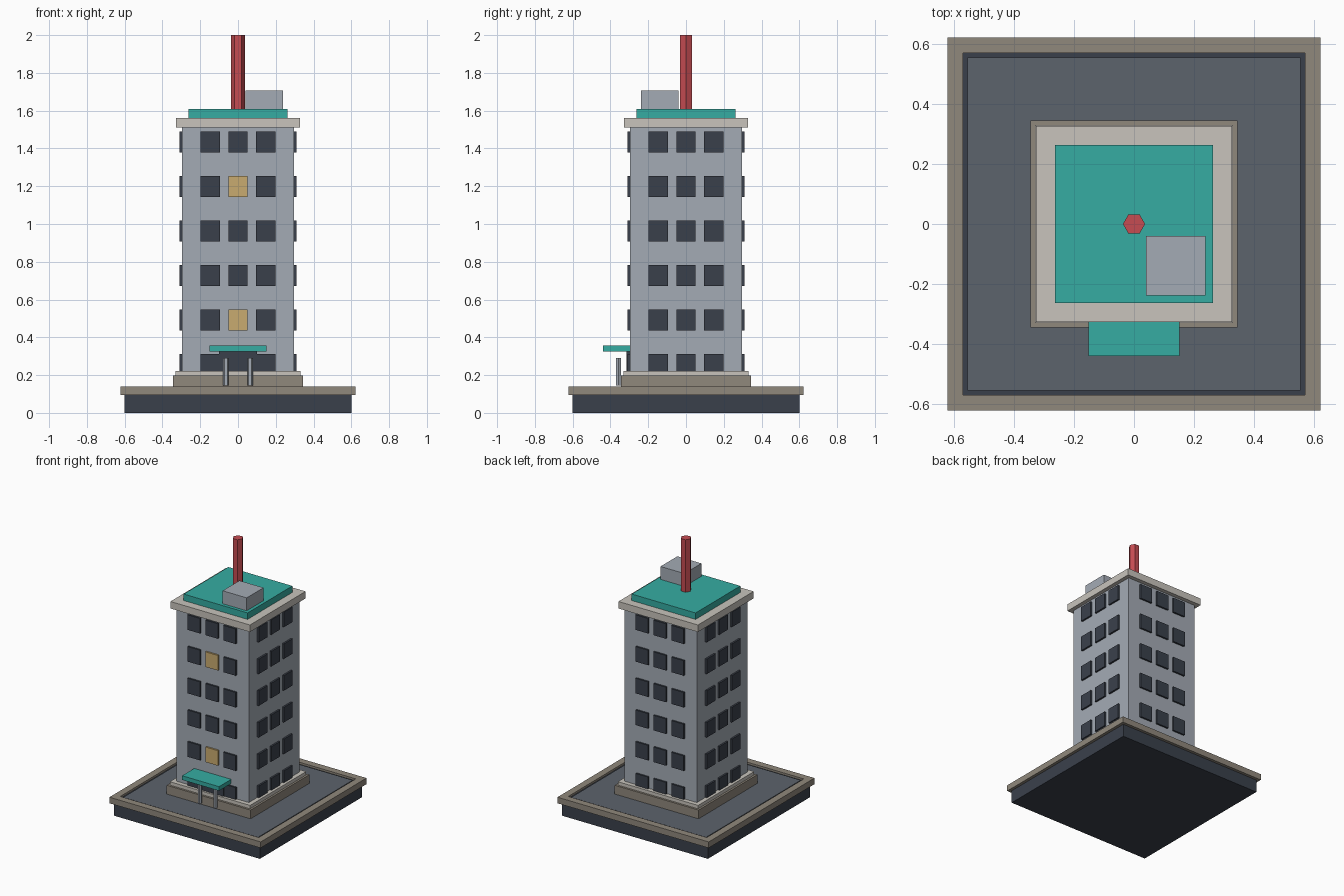
import bpy
import bmesh
from math import pi
from mathutils import Matrix

cube = bpy.data.objects.get("Cube")
if cube:
    bpy.data.objects.remove(cube, do_unlink=True)


def material(name, rgb):
    """Make a flat material from 0-255 display values."""
    lin = [((c / 255 + 0.055) / 1.055) ** 2.4 for c in rgb] + [1.0]
    mat = bpy.data.materials.new(name)
    mat.use_nodes = True
    mat.diffuse_color = lin
    mat.node_tree.nodes["Principled BSDF"].inputs["Base Color"].default_value = lin
    return mat


wall = material("wall_grey", (164, 171, 181))
dark = material("dark_slate", (58, 64, 75))
paving = material("paving_grey", (92, 99, 108))
stone = material("brown_stone", (144, 136, 124))
trim = material("pale_trim", (200, 196, 188))
teal = material("teal", (54, 172, 162))
red = material("red", (198, 76, 82))
amber = material("amber_glass", (201, 171, 112))


def finish(name, bm, mats):
    mesh = bpy.data.meshes.new(name)
    bm.to_mesh(mesh)
    bm.free()
    for m in mats:
        mesh.materials.append(m)
    obj = bpy.data.objects.new(name, mesh)
    bpy.context.collection.objects.link(obj)
    return obj


def add_box(bm, x, y, z, index=0):
    """Add a box spanning the given (low, high) ranges."""
    ranges = (x, y, z)
    mid = [(a + b) / 2 for a, b in ranges]
    size = [b - a for a, b in ranges]
    mat = Matrix.Translation(mid) @ Matrix.Diagonal((*size, 1))
    made = bmesh.ops.create_cube(bm, size=1, matrix=mat)
    for face in {f for v in made["verts"] for f in v.link_faces}:
        face.material_index = index


def box(name, x, y, z, mat):
    bm = bmesh.new()
    add_box(bm, x, y, z)
    return finish(name, bm, [mat])


def slab(name, half, z, mat):
    return box(name, (-half, half), (-half, half), z, mat)


def hex_post(name, x, y, radius, z, mat):
    bm = bmesh.new()
    bmesh.ops.create_cone(bm, cap_ends=True, segments=6, radius1=radius, radius2=radius,
                          depth=z[1] - z[0],
                          matrix=Matrix.Translation((x, y, sum(z) / 2)) @ Matrix.Rotation(pi / 6, 4, "Z"))
    # Turn the hexagon so that two corners lie along x
    if max(v.co.x for v in bm.verts) - x < radius * 0.95:
        bmesh.ops.rotate(bm, verts=bm.verts, cent=(x, y, 0), matrix=Matrix.Rotation(pi / 6, 3, "Z"))
    return finish(name, bm, [mat])


# Ground base with paving and a raised kerb
slab("base", 0.6, (0, 0.095), dark)
slab("base_channel", 0.575, (0.09, 0.125), dark)
slab("paving", 0.555, (0.12, 0.132), paving)
bm = bmesh.new()
outer, inner, kerb_z = 0.622, 0.57, (0.095, 0.14)
for s in (-1, 1):
    band = tuple(sorted((s * inner, s * outer)))
    add_box(bm, (-outer, outer), band, kerb_z)
    add_box(bm, band, (-inner, inner), kerb_z)
finish("kerb", bm, [stone])

# Tower body, stacked from plinth to roof
slab("plinth", 0.345, (0.125, 0.197), stone)
slab("plinth_trim", 0.33, (0.197, 0.222), trim)
slab("tower", 0.297, (0.222, 1.51), wall)
slab("cornice", 0.327, (1.51, 1.562), trim)
slab("roof", 0.263, (1.562, 1.61), teal)
box("roof_plant_room", (0.04, 0.238), (-0.238, -0.04), (1.61, 1.706), wall)
hex_post("mast", 0, 0, 0.037, (1.61, 2.0), red)

# Windows: six rows of three per side, two lit at the front
for turn, side in enumerate(("front", "left", "back", "right")):
    bm = bmesh.new()
    for row in range(6):
        z = 0.255 + row * 0.236
        for col in (-1, 0, 1):
            x = col * 0.147
            lit = side == "front" and col == 0 and row in (1, 4)
            add_box(bm, (x - 0.051, x + 0.051), (-0.31, -0.28), (z - 0.056, z + 0.056), int(lit))
    bmesh.ops.rotate(bm, verts=bm.verts, matrix=Matrix.Rotation(turn * pi / 2, 3, "Z"))
    finish(side + "_windows", bm, [dark, amber])

# Entrance
box("door", (-0.1, 0.1), (-0.316, -0.28), (0.2, 0.325), dark)
box("canopy", (-0.152, 0.152), (-0.44, -0.295), (0.325, 0.356), teal)
for side, x in (("right", -0.064), ("left", 0.064)):
    hex_post(side + "_entrance_post", x, -0.357, 0.0145, (0.145, 0.29), wall)
